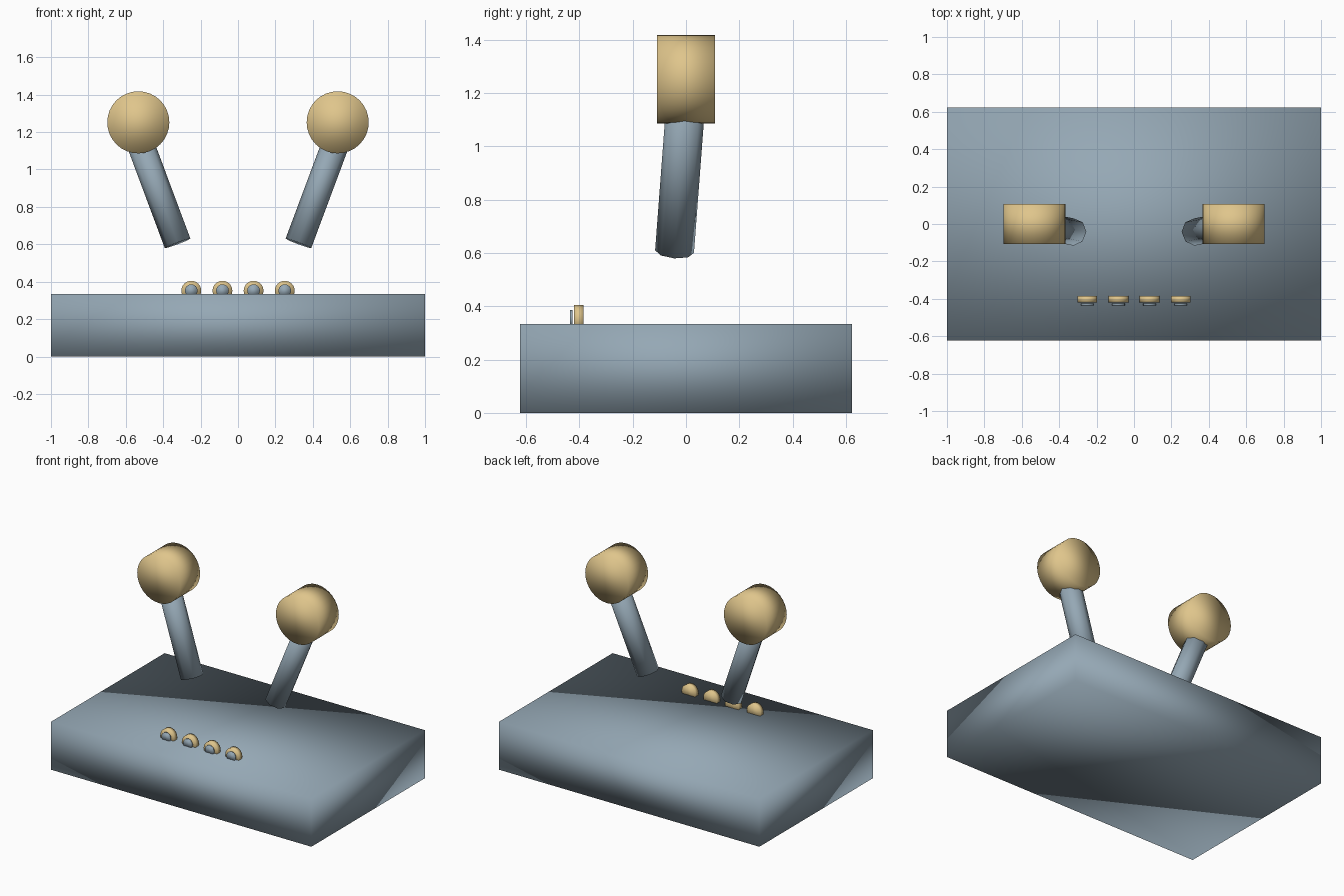
import bpy
import bmesh
from math import radians
from mathutils import Matrix, Vector

default = bpy.data.objects.get("Cube")
if default:
    bpy.data.objects.remove(default, do_unlink=True)


def material(name, rgb):
    mat = bpy.data.materials.new(name)
    mat.use_nodes = True
    mat.diffuse_color = (*rgb, 1)
    mat.node_tree.nodes["Principled BSDF"].inputs["Base Color"].default_value = (*rgb, 1)
    return mat


steel = material("steel_blue", (0.30, 0.39, 0.46))
tan = material("warm_tan", (0.74, 0.56, 0.26))


def finish(bm, name, mat):
    """Turn the mesh into a softly shaded object."""
    mesh = bpy.data.meshes.new(name)
    bm.to_mesh(mesh)
    bm.free()
    mesh.materials.append(mat)
    mesh.shade_smooth()
    obj = bpy.data.objects.new(name, mesh)
    bpy.context.collection.objects.link(obj)
    return obj


def cylinder(name, mat, start, end, radius, sides):
    """Capped cylinder running from start to end."""
    start, end = Vector(start), Vector(end)
    axis = end - start
    # Shortest turn from z onto the axis keeps the facets lined up with y
    turn = Vector((0, 0, 1)).rotation_difference(axis).to_matrix().to_4x4()
    place = Matrix.Translation((start + end) / 2) @ turn
    bm = bmesh.new()
    bmesh.ops.create_cone(bm, cap_ends=True, segments=sides, radius1=radius,
                          radius2=radius, depth=axis.length, matrix=place)
    return finish(bm, name, mat)


# Base slab
bm = bmesh.new()
bmesh.ops.create_cube(bm, size=1, matrix=Matrix.Translation((0, 0, 0.167))
                      @ Matrix.Diagonal((2, 1.246, 0.334, 1)))
finish(bm, "base", steel)

# Two leaning sticks with drum-shaped knobs
for side, label in ((-1, "right"), (1, "left")):
    cylinder(label + "_stick", steel, (side * 0.323, -0.043, 0.605),
             (side * 0.545, 0.002, 1.2), 0.073, 8)
    cylinder(label + "_knob", tan, (side * 0.533, 0.108, 1.252),
             (side * 0.533, -0.108, 1.252), 0.166, 32)

# Row of buttons, each with a small face disc
for i in range(4):
    x = (i - 1.5) / 6
    cylinder(f"button_{i + 1}", tan, (x, -0.385, 0.352), (x, -0.42, 0.352), 0.053, 24)
    cylinder(f"button_face_{i + 1}", steel, (x, -0.425, 0.352), (x, -0.435, 0.352), 0.034, 16)
